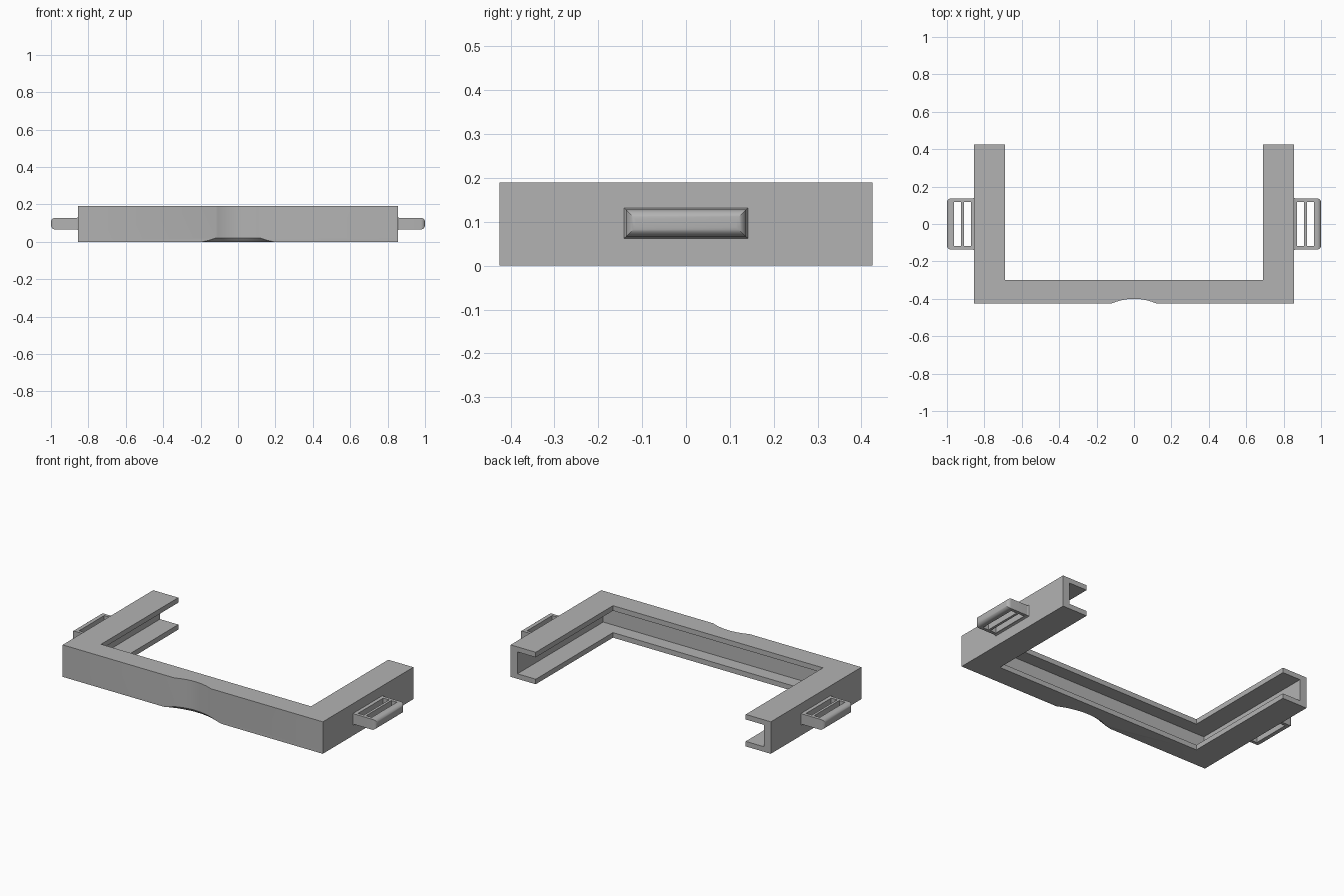
import bpy, bmesh, math
from mathutils import Vector

if "Cube" in bpy.data.objects:
    bpy.data.objects.remove(bpy.data.objects["Cube"])

grey = bpy.data.materials.new("mid grey")
grey.use_nodes = True
colour = (0.45, 0.45, 0.45, 1)
grey.diffuse_color = colour
grey.node_tree.nodes["Principled BSDF"].inputs["Base Color"].default_value = colour

HEIGHT, HALF_X, HALF_Y = 0.19, 0.855, 0.425
INNER_X, INNER_Y = 0.69, -0.30


def loft(name, rings, round_edges=None):
    """Skin a list of matching point rings and cap both ends."""
    bm = bmesh.new()
    loops = [[bm.verts.new(p) for p in ring] for ring in rings]
    n = len(loops[0])
    for a, b in zip(loops, loops[1:]):
        for i in range(n):
            j = (i + 1) % n
            bm.faces.new((a[i], a[j], b[j], b[i]))
    bm.faces.new(loops[0][::-1])
    bm.faces.new(loops[-1])
    bmesh.ops.recalc_face_normals(bm, faces=bm.faces)
    if round_edges:
        edges = [e for e in bm.edges if round_edges(e)]
        bmesh.ops.bevel(bm, geom=edges, offset=0.022, segments=6,
                        profile=0.5, affect='EDGES')
    mesh = bpy.data.meshes.new(name)
    bm.to_mesh(mesh)
    bm.free()
    mesh.materials.append(grey)
    ob = bpy.data.objects.new(name, mesh)
    bpy.context.collection.objects.link(ob)
    return ob


def box(name, x, y, z):
    return loft(name, [[(x[0], y[0], h), (x[1], y[0], h),
                        (x[1], y[1], h), (x[0], y[1], h)] for h in z])


def cut(ob, cutter):
    cutter.hide_render = True
    mod = ob.modifiers.new("cut", 'BOOLEAN')
    mod.operation, mod.solver, mod.object = 'DIFFERENCE', 'EXACT', cutter
    bpy.context.view_layer.objects.active = ob
    bpy.ops.object.modifier_apply(modifier=mod.name)
    bpy.data.objects.remove(cutter)


def smooth(ob):
    bpy.ops.object.select_all(action='DESELECT')
    ob.select_set(True)
    bpy.context.view_layer.objects.active = ob
    bpy.ops.object.shade_smooth_by_angle(angle=math.radians(30))


def outline(z, half_width, depth, steps=20):
    """U-shaped plan with a soft thumb dip in the middle of the front."""
    pts = [(-HALF_X, HALF_Y), (-HALF_X, -HALF_Y)]
    for i in range(steps + 1):
        t = 2 * i / steps - 1
        pts.append((t * half_width, -HALF_Y + depth * (1 - t * t)))
    pts += [(HALF_X, -HALF_Y), (HALF_X, HALF_Y), (INNER_X, HALF_Y),
            (INNER_X, INNER_Y), (-INNER_X, INNER_Y), (-INNER_X, HALF_Y)]
    return [(x, y, z) for x, y in pts]


# U frame: dip flares out at the bottom edge, inside hollowed to a C channel
frame = loft("channel_frame", [outline(0, 0.19, 0.044), outline(0.008, 0.155, 0.034),
                               outline(0.02, 0.12, 0.025), outline(HEIGHT, 0.12, 0.025)])
cut(frame, box("channel_cutter", (-0.81, 0.81), (-0.38, 0.6), (0.03, 0.16)))
smooth(frame)


# Strap loops on both sides: flared root, rounded outer end, two slots
def section(x, half_y, half_z):
    return [(x, sy * half_y, 0.097 + sz * half_z)
            for sy, sz in ((-1, -1), (1, -1), (1, 1), (-1, 1))]


def at_tip(edge):
    return all(v.co.x > 0.99 for v in edge.verts)


for side, sign in (("left", 1), ("right", -1)):
    strap = loft(side + "_strap_loop",
                 [section(0.85, 0.144, 0.037), section(0.862, 0.137, 0.031),
                  section(1.0, 0.137, 0.031)], at_tip)
    for x in ((0.872, 0.91), (0.925, 0.962)):
        cut(strap, box("slot_cutter", x, (-0.118, 0.118), (0, 0.2)))
    if sign < 0:
        for v in strap.data.vertices:
            v.co.x = -v.co.x
        strap.data.flip_normals()
    smooth(strap)
